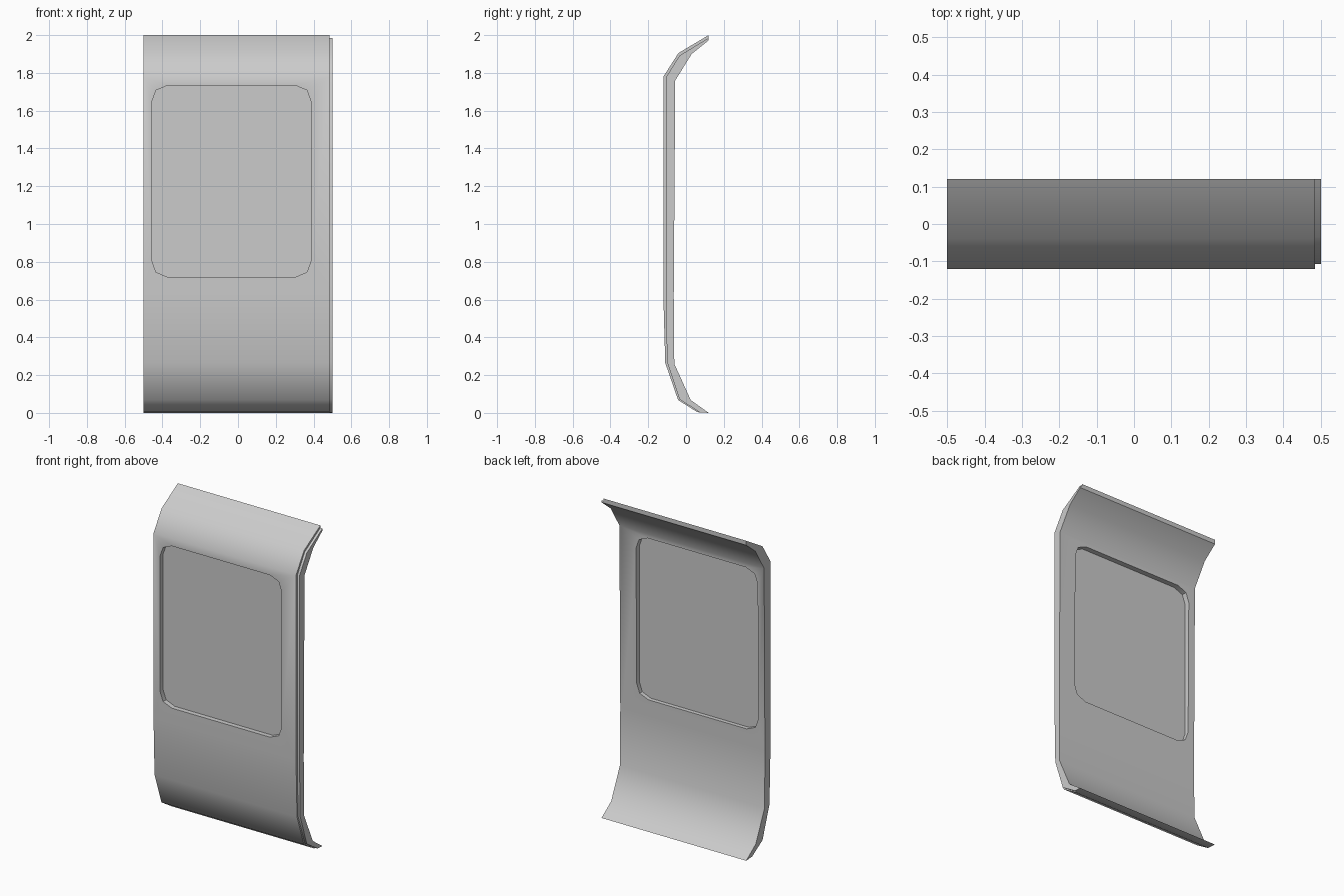
import bpy, bmesh
from math import radians

if "Cube" in bpy.data.objects:
    bpy.data.objects.remove(bpy.data.objects["Cube"])


def make_object(name, rings, cap=True):
    """Loft closed rings of 3D points into a solid."""
    bm = bmesh.new()
    loops = [[bm.verts.new(p) for p in ring] for ring in rings]
    n = len(loops[0])
    for a, b in zip(loops, loops[1:]):
        for i in range(n):
            j = (i + 1) % n
            bm.faces.new((a[i], a[j], b[j], b[i]))
    bm.faces.new(loops[0])
    if len(loops) > 1:
        bm.faces.new(loops[-1])
    bmesh.ops.remove_doubles(bm, verts=bm.verts, dist=0.0005)
    bmesh.ops.recalc_face_normals(bm, faces=bm.faces)
    mesh = bpy.data.meshes.new(name)
    bm.to_mesh(mesh)
    bm.free()
    obj = bpy.data.objects.new(name, mesh)
    bpy.context.collection.objects.link(obj)
    return obj


# Curved cross-sections (y, z), top to bottom outside, then back up inside
outer = [(0.12, 2.0), (-0.04, 1.905), (-0.12, 1.78), (-0.12, 0.62),
         (-0.11, 0.265), (-0.042, 0.068), (0.06, 0.004)]
lip_outer = [(0.12, 1.985), (-0.034, 1.892), (-0.107, 1.775), (-0.107, 0.62),
             (-0.1, 0.268), (-0.034, 0.072), (0.072, 0.003)]
inner = [(0.12, 0.0), (0.025, 0.068), (-0.062, 0.26), (-0.065, 0.62),
         (-0.057, 1.76), (0.03, 1.9), (0.12, 1.972)]


def ring(x, front):
    return [(x, y, z) for y, z in front + inner]


# Door panel with a set-back lip along its right edge
panel = make_object("door_panel", [ring(-0.5, outer), ring(0.485, outer),
                                   ring(0.485, lip_outer), ring(0.5, lip_outer)])


# Window outline with two-step corners
def window(y):
    x0, x1, z0, z1 = -0.455, 0.386, 0.72, 1.733
    corner = [(0, 0.083), (0.021, 0.025), (0.081, 0)]
    pts = [(x0 + a, z0 + b) for a, b in corner]
    pts += [(x1 - a, z0 + b) for a, b in reversed(corner)]
    pts += [(x1 - a, z1 - b) for a, b in corner]
    pts += [(x0 + a, z1 - b) for a, b in reversed(corner)]
    return [(x, y, z) for x, z in pts]


# Cut the window opening
cutter = make_object("window_cutter", [window(-0.3), window(0.1)])
cutter.hide_render = True
mod = panel.modifiers.new("window_opening", 'BOOLEAN')
mod.operation = 'DIFFERENCE'
mod.solver = 'EXACT'
mod.object = cutter
bpy.context.view_layer.objects.active = panel
panel.select_set(True)
bpy.ops.object.modifier_apply(modifier=mod.name)
bpy.data.objects.remove(cutter)
bpy.ops.object.shade_smooth_by_angle(angle=radians(42))

# Glass pane in the middle of the panel thickness
glass = make_object("window_glass", [window(-0.09)])
